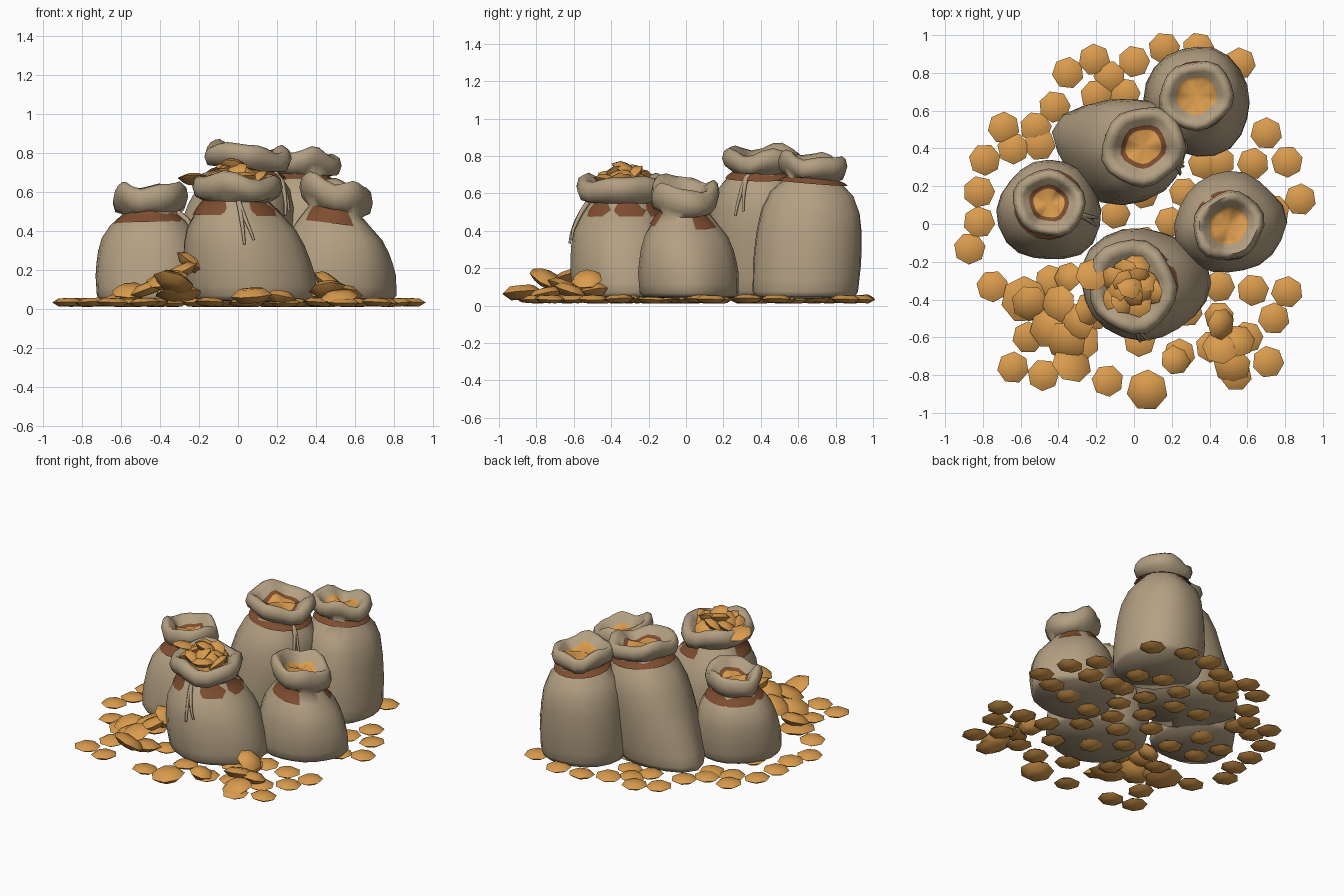
import bpy, bmesh, math, random
from mathutils import Matrix, Vector, Euler

if "Cube" in bpy.data.objects:
    bpy.data.objects.remove(bpy.data.objects["Cube"])

rng = random.Random(7)


def material(name, rgb):
    m = bpy.data.materials.new(name)
    m.diffuse_color = (*rgb, 1)
    m.use_nodes = True
    m.node_tree.nodes["Principled BSDF"].inputs["Base Color"].default_value = m.diffuse_color
    return m


CLOTH = material("burlap", (0.45, 0.35, 0.225))
ROPE = material("brown_band", (0.21, 0.075, 0.03))
GOLD = material("gold", (0.70, 0.33, 0.075))
SEG = 20


def finish(name, bm, mats):
    bmesh.ops.recalc_face_normals(bm, faces=bm.faces)
    me = bpy.data.meshes.new(name)
    bm.to_mesh(me)
    bm.free()
    for m in mats:
        me.materials.append(m)
    ob = bpy.data.objects.new(name, me)
    bpy.context.collection.objects.link(ob)
    return ob


def bridge(bm, a, b, mat=0):
    n = len(a)
    for i in range(n):
        bm.faces.new((a[i], a[(i + 1) % n], b[(i + 1) % n], b[i])).material_index = mat


def cap(bm, ring, centre, mat=0):
    c = bm.verts.new(centre)
    for i in range(len(ring)):
        bm.faces.new((ring[i], ring[(i + 1) % len(ring)], c)).material_index = mat


# Body outline: height fraction, share of the body radius over the neck radius
OUTLINE = [(0, .78), (.05, .95), (.28, 1), (.52, .9), (.72, .66), (.87, .3), (1, 0)]


def share(f):
    for (a, u), (b, v) in zip(OUTLINE, OUTLINE[1:]):
        if f <= b:
            return u + (v - u) * (f - a) / (b - a)
    return 0


def sack(name, base, rx, ry, neck, rim, z_neck, z_rim, tilt, full, corner, inner, band):
    p1, p2, p3 = (rng.uniform(0, 6.28) for _ in range(3))
    rn = rim * .74
    z0 = .045

    def point(f, t, wobble=True, offset=0.0):
        w = share(f) ** full
        r_x, r_y = rn + (rx - rn) * w, rn + (ry - rn) * w
        n = 1
        if wobble:
            fold = .008 + .03 * f ** 3
            n += .025 * math.sin(2 * t + p1 + 2 * f) + .03 * math.sin(3 * t + p2) + fold * math.sin(6 * t + p3)
            d = (t - corner[0] + math.pi) % (2 * math.pi) - math.pi
            n += corner[1] * math.exp(-(d / .4) ** 2) * max(0, 1 - 1.5 * f)
        cx = base[0] + (neck[0] - base[0]) * f
        cy = base[1] + (neck[1] - base[1]) * f
        x, y = (r_x * n + offset) * math.cos(t), (r_y * n + offset) * math.sin(t)
        z = z0 + (z_neck - z0) * f + (tilt[0] * x + tilt[1] * y) * f ** 3
        return cx + x, cy + y, z

    angles = [2 * math.pi * i / SEG for i in range(SEG)]
    bm = bmesh.new()
    prev = None
    for f in (0, .05, .15, .28, .42, .56, .72, .87, 1):
        ring = [bm.verts.new(point(f, t)) for t in angles]
        if prev:
            bridge(bm, prev, ring)
        else:
            cap(bm, ring, (base[0], base[1], .035))
        prev = ring

    # Folded collar, then down inside to the filling
    h = z_rim - z_neck
    for r, k, mat in ((.96, .22, 0), (1.03, .55, 0), (.98, .88, 0), (.86, 1, 0),
                      (.72, .88, 0), (.56, .6, 0), (.44, .5, inner)):
        ring = []
        for t in angles:
            n = 1 + .05 * math.sin(2 * t + p3) + .035 * math.sin(5 * t + p1)
            x, y = rim * r * n * math.cos(t), rim * r * n * math.sin(t)
            z = z_neck + h * k + tilt[0] * x + tilt[1] * y
            z += .016 * math.sin(3 * t + p2) + .01 * math.sin(5 * t + p3)
            ring.append(bm.verts.new((neck[0] + x, neck[1] + y, z)))
        bridge(bm, prev, ring, mat)
        prev = ring
    cap(bm, prev, (neck[0], neck[1], z_neck + h * .6), 2)
    finish(name, bm, (CLOTH, ROPE, GOLD))

    # Brown neck band, partly buried in the cloth folds
    bm = bmesh.new()
    rings = [[bm.verts.new(point(f, t, False, .001)) for t in angles]
             for f in (band, (band + 1) / 2, 1, 1.06)]
    for a, b in zip(rings, rings[1:]):
        bridge(bm, a, b)
    finish(name + "_neck_band", bm, (ROPE,))
    return point


def cord(name, point, angle, drop):
    # Two hanging tie ends that follow the sack
    cu = bpy.data.curves.new(name, 'CURVE')
    cu.dimensions = '3D'
    cu.bevel_depth = .011
    cu.bevel_resolution = 1
    cu.use_fill_caps = True
    for da in (-.03, .08):
        sp = cu.splines.new('POLY')
        sp.points.add(4)
        for i, q in enumerate(sp.points):
            s = i / 4
            q.co = (*point(1 - drop * s * (1 - da), angle + da * s * 1.5, True, .01), 1)
            q.radius = 1.3 - .7 * s
    cu.materials.append(CLOTH)
    bpy.context.collection.objects.link(bpy.data.objects.new(name, cu))


# Sacks: base, radii, neck centre, rim radius, neck z, rim z, tilt, fullness, corner, inside colour, band start
front = sack("front_sack", (.07, -.31), .33, .30, (-.01, -.33), .235, .55, .685, (-.03, 0), .85, (.1, .02), 2, .86)
left = sack("left_sack", (-.45, .06), .27, .265, (-.45, .11), .18, .49, .63, (.03, -.05), .65, (5.5, .1), 1, .89)
right = sack("right_sack", (.5, .01), .28, .275, (.5, -.01), .18, .50, .655, (-.22, -.05), .95, (.1, .15), 2, .85)
back = sack("back_sack", (-.09, .38), .30, .28, (.05, .41), .21, .715, .835, (-.1, 0), .5, (2.75, .25), 1, .95)
corner_s = sack("back_corner_sack", (.34, .64), .28, .29, (.33, .68), .185, .68, .80, (-.03, -.09), .5, (0, 0), 2, .96)
cord("front_sack_cord", front, -1.5, .42)
cord("left_sack_cord", left, -.35, .35)
cord("back_sack_cord", back, -.5, .33)


def coin(bm, x, y, z, r, ax=0, ay=0, thick=.02):
    # Seven-sided domed coin
    mat = Matrix.Translation((x, y, z)) @ Euler((ax, ay, rng.uniform(0, 6.28))).to_matrix().to_4x4()
    rings = []
    for k, h in ((.6, -thick), (1, 0), (.6, thick)):
        rings.append([bm.verts.new(mat @ Vector((r * k * math.cos(i * math.tau / 7),
                                                 r * k * math.sin(i * math.tau / 7), h))) for i in range(7)])
    bridge(bm, rings[0], rings[1])
    bridge(bm, rings[1], rings[2])
    cap(bm, rings[0], mat @ Vector((0, 0, -thick * 1.1)))
    cap(bm, rings[2], mat @ Vector((0, 0, thick * 1.1)))


# Coins lying on the ground around the sacks
SPOTS = [(-.35, .80), (-.21, .87), (0, .86), (.16, .93), (.34, .93), (.56, .85), (-.13, .78),
         (-.2, .68), (-.42, .62), (-.69, .51), (-.52, .51), (-.5, .42), (-.79, .34), (-.64, .4),
         (-.82, .17), (-.82, .01), (-.87, -.13), (-.75, -.33), (-.44, -.3), (-.56, -.6),
         (-.64, -.76), (-.48, -.8), (-.14, -.83), (.24, -.69), (.41, -.65), (.54, -.8),
         (.71, -.73), (.74, -.5), (.81, -.36), (.63, -.35), (.45, -.33), (.88, .13), (.74, .07),
         (.81, .33), (.63, .32), (.7, .48), (.45, .33), (.37, .32), (-.05, .69), (.03, -.62), (.6, -.6)]
bm = bmesh.new()
for x, y in SPOTS:
    coin(bm, x, y, .035, .085, rng.uniform(-.07, .07), rng.uniform(-.07, .07))
coin(bm, -.58, -.40, .045, .125, .05, -.08, .025)
# Coins peeping out under the sacks
spread = list(SPOTS)
for _ in range(400):
    a, d = rng.uniform(0, math.tau), .62 * math.sqrt(rng.random())
    x, y = d * math.cos(a), d * math.sin(a) + .08
    if all(math.hypot(x - u, y - v) > .17 for u, v in spread):
        spread.append((x, y))
        coin(bm, x, y, .033, .08, rng.uniform(-.05, .05), rng.uniform(-.05, .05))
finish("ground_coins", bm, (GOLD,))

# Tilted coins piled against the front sack
bm = bmesh.new()
for c in [(-.33, -.74, .14, .11, -.45, -.3), (-.36, -.62, .15, .11, -.1, -.35), (-.30, -.52, .19, .10, .1, -.45),
          (-.24, -.45, .235, .09, .1, -.65), (-.45, -.55, .11, .11, .1, -.35), (-.40, -.42, .15, .10, .2, -.45),
          (-.55, -.42, .09, .10, .1, -.3), (-.30, -.62, .08, .12, 0, -.2), (-.35, -.28, .1, .08, 0, -.5),
          (.46, -.53, .14, .085, .35, .5), (.46, -.65, .10, .10, .15, .35), (.52, -.75, .06, .10, .1, .2),
          (.55, -.62, .08, .09, -.1, .3), (.45, -.49, .08, .08, .2, 0), (.22, -.72, .06, .08, .2, .1)]:
    coin(bm, *c, thick=.03)
coin(bm, .07, -.88, .07, .11, .1, .05, .035)
finish("piled_coins", bm, (GOLD,))

# Coins heaped in the front sack
bm = bmesh.new()
for i in range(14):
    a, d = i * 2.4, .032 * math.sqrt(i)
    coin(bm, -.02 + d * math.cos(a), -.33 + d * math.sin(a), .73 - .6 * d, .075,
         rng.uniform(-.7, .7), rng.uniform(-.7, .7), .025)
coin(bm, -.22, -.27, .665, .09, .1, -.25)
finish("heaped_coins", bm, (GOLD,))

# Smooth shading with sharp edges kept
for ob in bpy.context.collection.objects:
    ob.select_set(ob.type == 'MESH')
    if ob.type == 'MESH':
        bpy.context.view_layer.objects.active = ob
bpy.ops.object.shade_smooth_by_angle(angle=math.radians(75))
